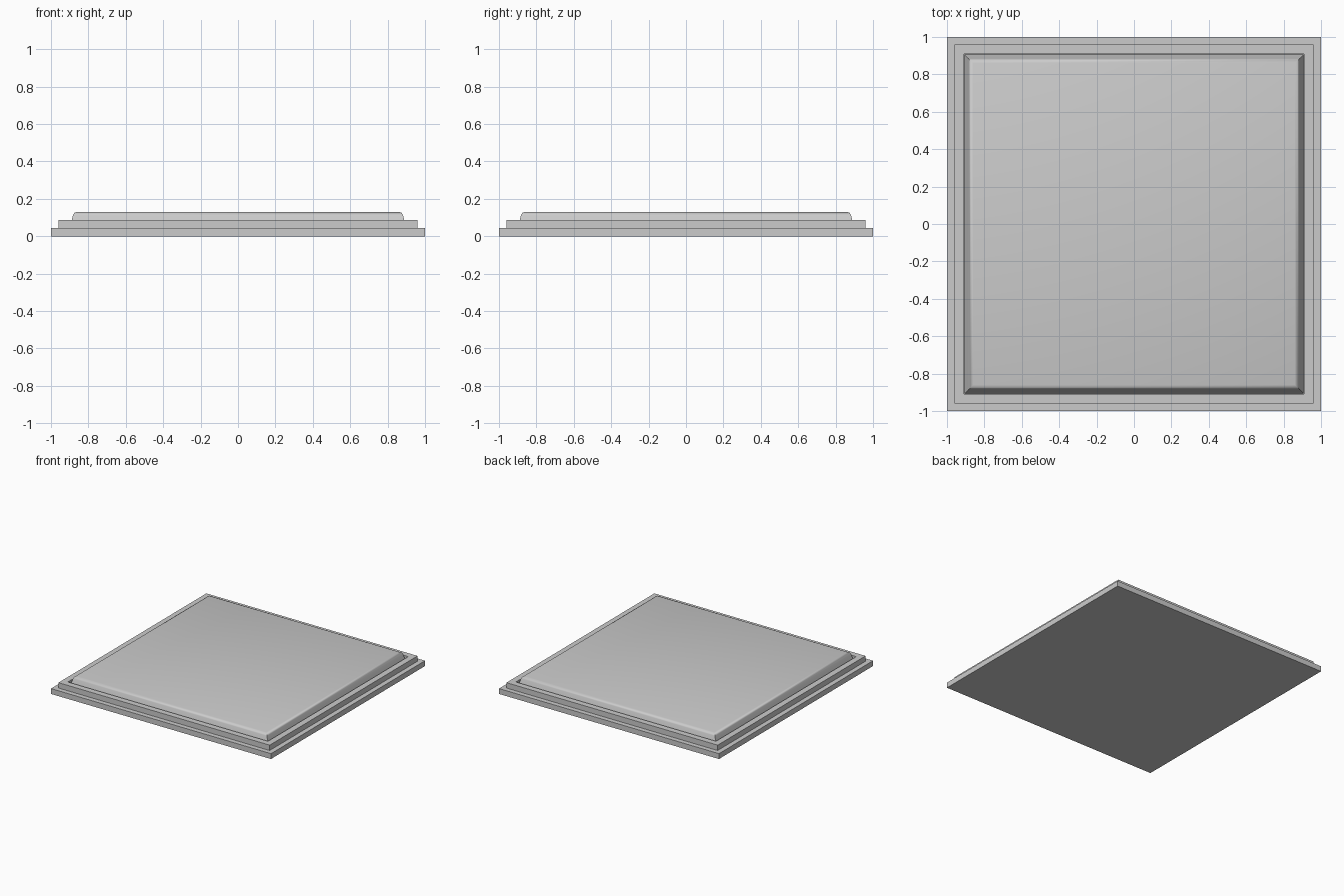
import bpy, bmesh

if "Cube" in bpy.data.objects:
    bpy.data.objects.remove(bpy.data.objects["Cube"])


def square_loft(name, profile, cap_bottom=True, cap_top=True, closed=False, smooth=False):
    """Stack square loops given as (half width, z) and skin them."""
    bm = bmesh.new()
    loops = [[bm.verts.new((sx * h, sy * h, z))
              for sx, sy in ((-1, -1), (1, -1), (1, 1), (-1, 1))]
             for h, z in profile]
    pairs = list(zip(loops, loops[1:]))
    if closed:
        pairs.append((loops[-1], loops[0]))
    for a, b in pairs:
        for i in range(4):
            j = (i + 1) % 4
            bm.faces.new((a[i], a[j], b[j], b[i]))
    if not closed:
        if cap_bottom:
            bm.faces.new(loops[0][::-1])
        if cap_top:
            bm.faces.new(loops[-1])
    bmesh.ops.recalc_face_normals(bm, faces=bm.faces)
    mesh = bpy.data.meshes.new(name)
    bm.to_mesh(mesh)
    bm.free()
    obj = bpy.data.objects.new(name, mesh)
    bpy.context.collection.objects.link(obj)
    if smooth:
        bpy.ops.object.select_all(action='DESELECT')
        obj.select_set(True)
        bpy.context.view_layer.objects.active = obj
        bpy.ops.object.shade_smooth_by_angle(angle=0.8)
    return obj


# bottom slab
square_loft("base_slab", [(1.0, 0.0), (1.0, 0.044)])

# raised frame around the panel, leaving a narrow groove inside
square_loft("frame", [(0.96, 0.044), (0.96, 0.088), (0.91, 0.088), (0.91, 0.044)],
            closed=True)

# centre panel with sloped sides and a rounded top edge
square_loft("panel", [(0.905, 0.044), (0.888, 0.09), (0.882, 0.113),
                      (0.875, 0.125), (0.86, 0.13)], smooth=True)
